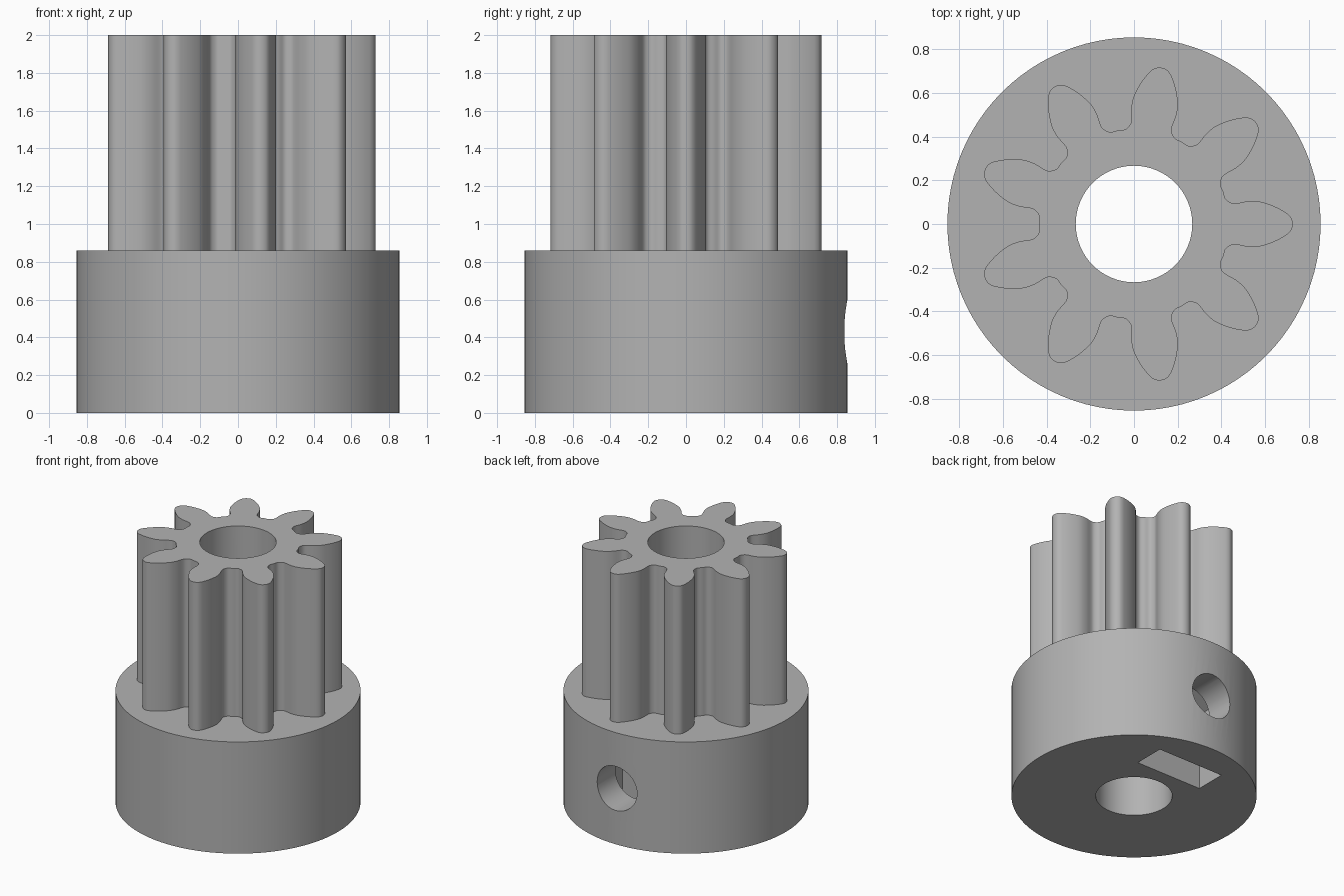
import bpy, bmesh, math
from mathutils import Matrix, Vector

cube = bpy.data.objects.get("Cube")
if cube:
    bpy.data.objects.remove(cube, do_unlink=True)

HUB_R, HUB_H, TOTAL_H, BORE_R = 0.855, 0.86, 2.0, 0.267
SCREW_Z, SCREW_R = 0.43, 0.17
NUT_HALF, NUT_Y0, NUT_Y1 = 0.28, 0.375, 0.615
TEETH = 9

grey = bpy.data.materials.new("plain grey")
grey.use_nodes = True
colour = (0.45, 0.45, 0.45, 1)
grey.diffuse_color = colour
grey.node_tree.nodes["Principled BSDF"].inputs["Base Color"].default_value = colour


def prism(name, outline, low, high, matrix=Matrix()):
    """Extrude a 2D outline from low to high, then place it."""
    bm = bmesh.new()
    face = bm.faces.new([bm.verts.new((x, y, low)) for x, y in outline])
    grown = bmesh.ops.extrude_face_region(bm, geom=[face])["geom"]
    verts = [v for v in grown if isinstance(v, bmesh.types.BMVert)]
    bmesh.ops.translate(bm, verts=verts, vec=(0, 0, high - low))
    bmesh.ops.transform(bm, matrix=matrix, verts=bm.verts)
    bmesh.ops.recalc_face_normals(bm, faces=bm.faces)
    mesh = bpy.data.meshes.new(name)
    bm.to_mesh(mesh)
    bm.free()
    mesh.materials.append(grey)
    obj = bpy.data.objects.new(name, mesh)
    bpy.context.collection.objects.link(obj)
    return obj


def ring(radius, count, turn=0.0):
    angles = [turn + math.tau * i / count for i in range(count)]
    return [(radius * math.cos(a), radius * math.sin(a)) for a in angles]


def combine(target, tool, operation):
    """Apply a boolean and remove the tool object."""
    mod = target.modifiers.new("combine", 'BOOLEAN')
    mod.operation, mod.solver, mod.object = operation, 'EXACT', tool
    graph = bpy.context.evaluated_depsgraph_get()
    mesh = bpy.data.meshes.new_from_object(target.evaluated_get(graph))
    target.modifiers.clear()
    target.data = mesh
    bpy.data.objects.remove(tool, do_unlink=True)


# Half tooth from the middle of the tip to the middle of the valley
half = [(.727, 0), (.722, .025), (.708, .043), (.69, .056), (.66, .073),
        (.62, .09), (.57, .104), (.52, .104), (.48, .096), (.455, .094),
        (.435, .102), (.418, .118), (.409, .149)]
tooth = [(x, -y) for x, y in half[-2:0:-1]] + half


def smooth_loop(points, steps=3):
    """Round a closed outline with a Catmull-Rom spline."""
    out, n = [], len(points)
    for i in range(n):
        a, b, c, d = (points[(i + k) % n] for k in (-1, 0, 1, 2))
        for s in range(steps):
            t = s / steps
            out.append(0.5 * (2 * b + (c - a) * t + (2 * a - 5 * b + 4 * c - d) * t * t
                              + (3 * b - a - 3 * c + d) * t ** 3))
    return out


gear_outline = []
for i in range(TEETH):
    turn = Matrix.Rotation(math.tau * i / TEETH, 2)
    gear_outline += [turn @ Vector(p) for p in tooth]

# Hub and toothed section joined in one body
pinion = prism("pinion", ring(HUB_R, 96), 0, HUB_H)
combine(pinion, prism("teeth", smooth_loop(gear_outline), HUB_H - 0.1, TOTAL_H), 'UNION')

# Nut trap: open slot from below, ending in a hexagon around the screw
to_back = Matrix.Translation((0, 0, SCREW_Z)) @ Matrix.Rotation(-math.pi / 2, 4, 'X')
slot = [(-NUT_HALF, NUT_Y0), (NUT_HALF, NUT_Y0), (NUT_HALF, NUT_Y1), (-NUT_HALF, NUT_Y1)]
trap = prism("nut_slot", slot, -0.1, SCREW_Z)
hexagon = ring(NUT_HALF / math.cos(math.pi / 6), 6, math.pi / 6)
combine(trap, prism("nut_seat", hexagon, NUT_Y0, NUT_Y1, to_back), 'UNION')
combine(pinion, trap, 'DIFFERENCE')

# Set screw hole at the back, then the shaft bore
combine(pinion, prism("screw_hole", ring(SCREW_R, 40), 0.05, 1, to_back), 'DIFFERENCE')
combine(pinion, prism("bore", ring(BORE_R, 64), -0.1, TOTAL_H + 0.1), 'DIFFERENCE')

bpy.ops.object.select_all(action='DESELECT')
pinion.select_set(True)
bpy.context.view_layer.objects.active = pinion
bpy.ops.object.shade_smooth_by_angle(angle=math.radians(30))
